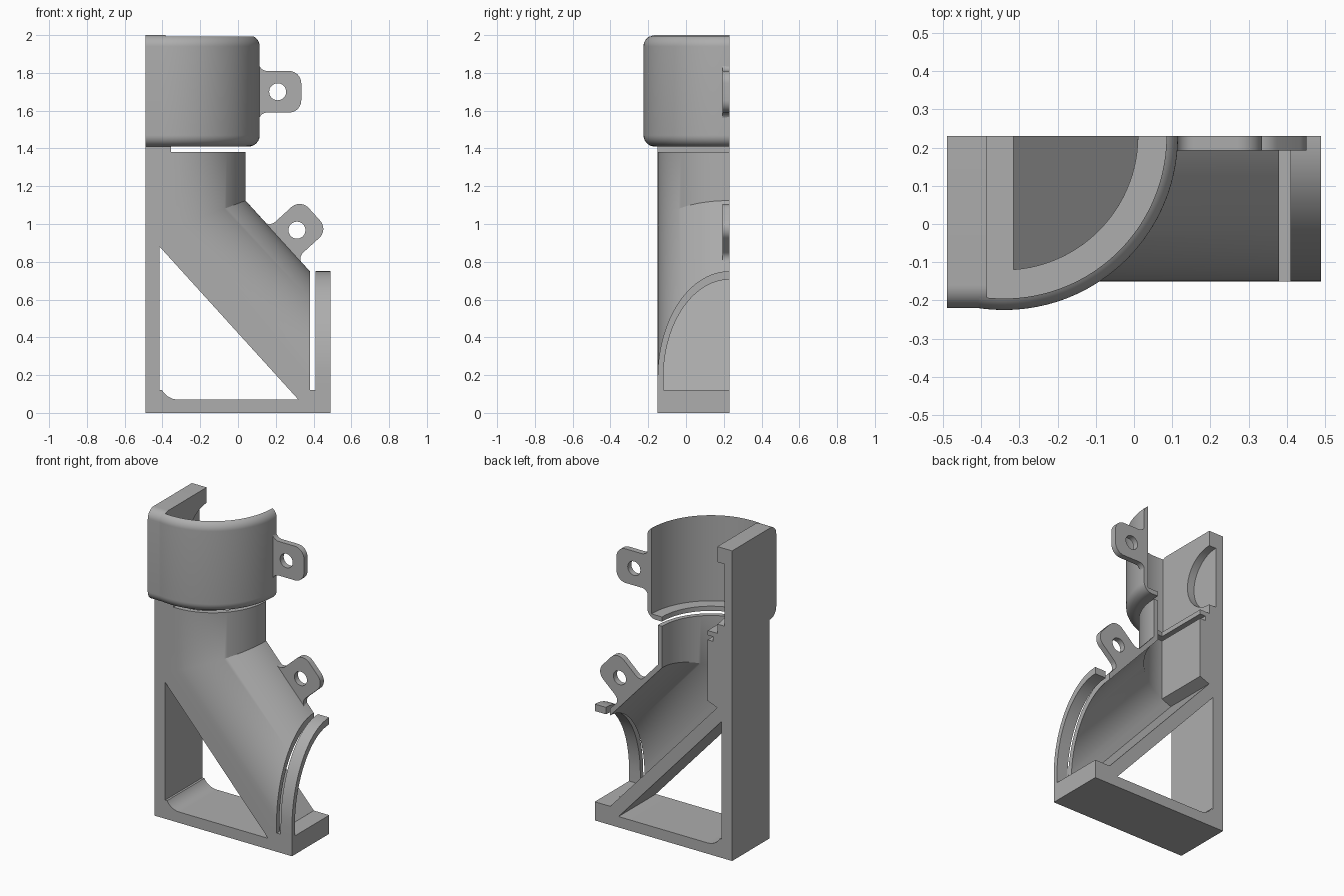
import bpy, bmesh, math
from math import cos, sin, pi

old = bpy.data.objects.get("Cube")
if old:
    bpy.data.objects.remove(old, do_unlink=True)

grey = bpy.data.materials.new("plain grey")
grey.use_nodes = True
COLOUR = (0.42, 0.42, 0.42, 1)
grey.diffuse_color = COLOUR
grey.node_tree.nodes["Principled BSDF"].inputs["Base Color"].default_value = COLOUR

CUT = 0.23          # flat rear plane
OVER = 0.4          # cutters run past it
AX = -0.34          # axis of the upright pipe
BEND_Z = 0.977      # where the two pipe axes meet
MITRE = 0.387       # slope of the mitre plane
OUT_X, OUT_Z = 0.38, 0.185
STRETCH = 1.487     # slanted section stretched on an upright plane


def loft(name, rings):
    """Solid skinned through equal-length rings, capped at both ends."""
    bm = bmesh.new()
    loops = [[bm.verts.new(p) for p in ring] for ring in rings]
    n = len(loops[0])
    for a, b in zip(loops, loops[1:]):
        for i in range(n):
            j = (i + 1) % n
            bm.faces.new((a[i], a[j], b[j], b[i]))
    bm.faces.new(loops[0])
    bm.faces.new(loops[-1])
    bmesh.ops.remove_doubles(bm, verts=bm.verts, dist=1e-5)
    bmesh.ops.recalc_face_normals(bm, faces=bm.faces)
    mesh = bpy.data.meshes.new(name)
    bm.to_mesh(mesh)
    bm.free()
    mesh.materials.append(grey)
    obj = bpy.data.objects.new(name, mesh)
    bpy.context.collection.objects.link(obj)
    return obj


def prism(name, outline, lo, hi, axis="y"):
    """Extrude an (x, z) outline along y, or a (y, z) outline along x."""
    if axis == "y":
        return loft(name, [[(u, t, v) for u, v in outline] for t in (lo, hi)])
    return loft(name, [[(t, u, v) for u, v in outline] for t in (lo, hi)])


def arc(cx, cy, r, start, end, steps=10):
    return [(cx + r * cos(math.radians(start + (end - start) * i / steps)),
             cy + r * sin(math.radians(start + (end - start) * i / steps)))
            for i in range(steps + 1)]


def boolean(obj, tool, operation="DIFFERENCE"):
    mod = obj.modifiers.new(operation, "BOOLEAN")
    mod.operation, mod.object, mod.solver = operation, tool, "EXACT"
    bpy.context.view_layer.objects.active = obj
    bpy.ops.object.modifier_apply(modifier=mod.name)
    bpy.data.objects.remove(tool, do_unlink=True)


def finish(obj):
    bpy.ops.object.select_all(action="DESELECT")
    obj.select_set(True)
    bpy.context.view_layer.objects.active = obj
    bpy.ops.object.shade_smooth_by_angle(angle=math.radians(30))


# Pipe cross-section: s points outward from the axis, floor at s = low
def section(r, low, back):
    pts = [(r, back)]
    pts += [(r * cos(a), CUT - r * sin(a))
            for a in (math.radians(85 * i / 32) for i in range(33))]
    s = max(low, 0)
    y = CUT - math.sqrt(r * r - s * s)
    return pts + [(s, y), (low, y), (low, back)]


def upright(sec, z):
    return [(AX + s, y, z) for s, y in sec]


def mitred(sec):
    return [(AX + s, y, BEND_Z + MITRE * s) for s, y in sec]


def outlet(sec, x):
    return [(x, y, max(OUT_Z + STRETCH * s, 0)) for s, y in sec]


# Bent pipe shell with its upright mouth
shell = section(0.38, -0.13, CUT)
body = loft("chute_body", [upright(shell, 1.38), mitred(shell),
                           outlet(shell, OUT_X), outlet(shell, 0.49)])

# Back plate and foot
frame = prism("frame", [(-0.49, 0), (0.49, 0), (0.49, 0.12), (-0.415, 0.12),
                        (-0.415, 1.2), (-0.355, 1.2), (-0.355, 1.42),
                        (-0.49, 1.42)], -0.15, CUT)
boolean(body, frame, "UNION")

# Triangular opening under the slope
opening = [(0.32, 0.07), (-0.415, 0.88)] + arc(-0.315, 0.17, 0.1, 180, 270)
boolean(body, prism("opening", opening, -OVER, OVER))

# Bore: thick wall in the upright part, thinner floor on the slope
upper, lower = section(0.35, 0.025, OVER), section(0.35, -0.0437, OVER)
boolean(body, loft("bore", [upright(upper, 1.5), mitred(upper), mitred(lower),
                            outlet(lower, OUT_X), outlet(lower, 0.6)]))

# Slot behind the mouth arch
slot = [(0.38, 0.12), (0.41, 0.12), (0.41, 1), (0.38, 1)]
boolean(body, prism("slot", slot, -OVER, OVER))
finish(body)

# Collar: rounded cup wall and ledge swept round the pipe axis
profile = [(0.35, 1.41)] + arc(0.395, 1.47, 0.06, -90, 0)
profile += arc(0.395, 1.94, 0.06, 0, 60) + [(0.425, 1.44), (0.35, 1.44)]
turns = [math.radians(100 * i / 48) for i in range(49)]
collar = loft("collar", [[(AX + r * cos(a), CUT - r * sin(a), z)
                          for r, z in profile] for a in turns])
finish(collar)

# Collar back wall with rounded front edges and a round recess
FRONT = -0.22
side = [(CUT, 1.41)] + arc(FRONT + 0.06, 1.47, 0.06, 270, 180)
side += arc(FRONT + 0.06, 1.94, 0.06, 180, 90) + [(CUT, 2)]
wall = prism("collar_back_wall", side, -0.49, -0.385, "x")
recess = prism("recess", arc(CUT, 1.7, 0.2, 0, 352.5, 47), -0.435, -0.3, "x")
boolean(wall, recess)
finish(wall)

# Straight part of the collar ledge
prism("collar_ledge", [(-0.4, 1.41), (-0.315, 1.41), (-0.315, 1.44),
                       (-0.4, 1.44)], -0.15, CUT)


# Screw ears: rounded tab with flared root and a hole
def ear(name, x, z, angle):
    half, reach, flare, corner = 0.11, 0.225, 0.045, 0.065
    top = [(-0.02, half + flare)] + arc(flare, half + flare, flare, 180, 270)
    top += arc(reach - corner, half - corner, corner, 90, 0)
    outline = top + [(u, -v) for u, v in reversed(top)]
    ca, sa = cos(math.radians(angle)), sin(math.radians(angle))

    def place(pts):
        return [(x + u * ca - v * sa, z + u * sa + v * ca) for u, v in pts]

    tab = prism(name, place(outline), 0.193, CUT)
    hole = arc(0.1, 0, 0.045, 0, 348.75, 31)
    boolean(tab, prism("hole", place(hole), 0, OVER))
    finish(tab)


ear("collar_ear", 0.11, 1.7, 0)
ear("slope_ear", 0.238, 0.9, 42.3)
